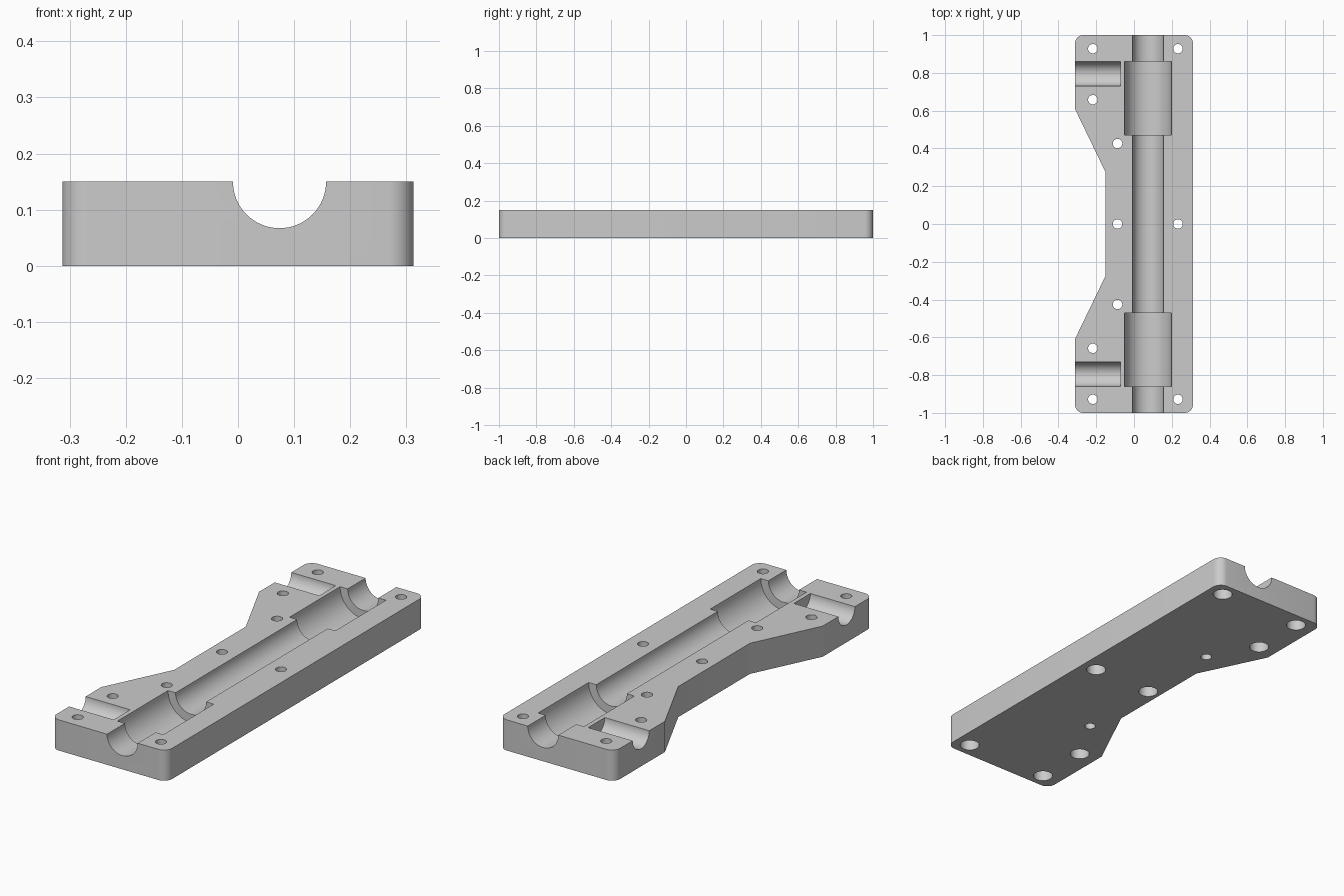
import bpy
import bmesh
from math import pi, cos, sin
from mathutils import Matrix, Vector

default = bpy.data.objects.get("Cube")
if default:
    bpy.data.objects.remove(default, do_unlink=True)

HALF_W, HALF_L, THICK = 0.313, 1.0, 0.15
CORNER = 0.045
SHAFT_X = 0.074

grey = bpy.data.materials.new("light grey")
grey.use_nodes = True
grey.diffuse_color = (0.6, 0.6, 0.6, 1)
grey.node_tree.nodes["Principled BSDF"].inputs["Base Color"].default_value = (0.6, 0.6, 0.6, 1)


def add_object(name, bm):
    mesh = bpy.data.meshes.new(name)
    bmesh.ops.recalc_face_normals(bm, faces=bm.faces)
    bm.to_mesh(mesh)
    bm.free()
    mesh.materials.append(grey)
    obj = bpy.data.objects.new(name, mesh)
    bpy.context.collection.objects.link(obj)
    return obj


def rounded_corner(sx, sy, start):
    """Arc of outline points around one plate corner."""
    cx, cy = sx * (HALF_W - CORNER), sy * (HALF_L - CORNER)
    return [(cx + CORNER * cos(start + i * pi / 16),
             cy + CORNER * sin(start + i * pi / 16)) for i in range(9)]


# Plate: rounded outline with a tapered waist on its right side
outline = rounded_corner(1, -1, -pi / 2) + rounded_corner(1, 1, 0)
outline += rounded_corner(-1, 1, pi / 2)
outline += [(-HALF_W, 0.61), (-0.152, 0.277), (-0.152, -0.277), (-HALF_W, -0.61)]
outline += rounded_corner(-1, -1, pi)
bm = bmesh.new()
base = bm.faces.new([bm.verts.new((x, y, 0)) for x, y in outline])
top = bmesh.ops.extrude_face_region(bm, geom=[base])
bmesh.ops.translate(bm, vec=(0, 0, THICK),
                    verts=[v for v in top["geom"] if isinstance(v, bmesh.types.BMVert)])
plate = add_object("bearing_plate", bm)
bpy.ops.object.select_all(action='DESELECT')
plate.select_set(True)
bpy.context.view_layer.objects.active = plate


def cut_cylinder(name, start, end, radius, segments=64):
    """Subtract a cylinder running from start to end."""
    start, end = Vector(start), Vector(end)
    axis = end - start
    turn = axis.to_track_quat('Z', 'Y').to_matrix().to_4x4()
    bm = bmesh.new()
    bmesh.ops.create_cone(bm, cap_ends=True, segments=segments, radius1=radius,
                          radius2=radius, depth=axis.length,
                          matrix=Matrix.Translation((start + end) / 2) @ turn)
    cutter = add_object(name, bm)
    cutter.hide_render = True
    mod = plate.modifiers.new(name, 'BOOLEAN')
    mod.operation = 'DIFFERENCE'
    mod.solver = 'EXACT'
    mod.object = cutter
    bpy.ops.object.modifier_apply(modifier=mod.name)
    bpy.data.objects.remove(cutter, do_unlink=True)


# Long shaft channel
cut_cylinder("shaft_channel", (SHAFT_X, -1.1, THICK), (SHAFT_X, 1.1, THICK), 0.083)

for side in (-1, 1):
    # Wider bearing pockets and short cross grooves
    cut_cylinder("bearing_pocket", (SHAFT_X, side * 0.47, THICK),
                 (SHAFT_X, side * 0.861, THICK), 0.124)
    cut_cylinder("cross_groove", (-0.5, side * 0.795, THICK),
                 (-0.072, side * 0.795, THICK), 0.064)

# Screw holes; most are counterbored from below
holes = [(-0.087, 0, True), (0.233, 0, True)]
for side in (-1, 1):
    holes += [(-0.218, side * 0.928, True), (0.233, side * 0.928, True),
              (-0.218, side * 0.658, True), (-0.087, side * 0.426, False)]
for x, y, counterbored in holes:
    cut_cylinder("screw_hole", (x, y, -0.1), (x, y, 0.3), 0.025, 32)
    if counterbored:
        cut_cylinder("counterbore", (x, y, -0.1), (x, y, 0.06), 0.045, 32)

bpy.ops.object.shade_smooth_by_angle(angle=pi / 6)
